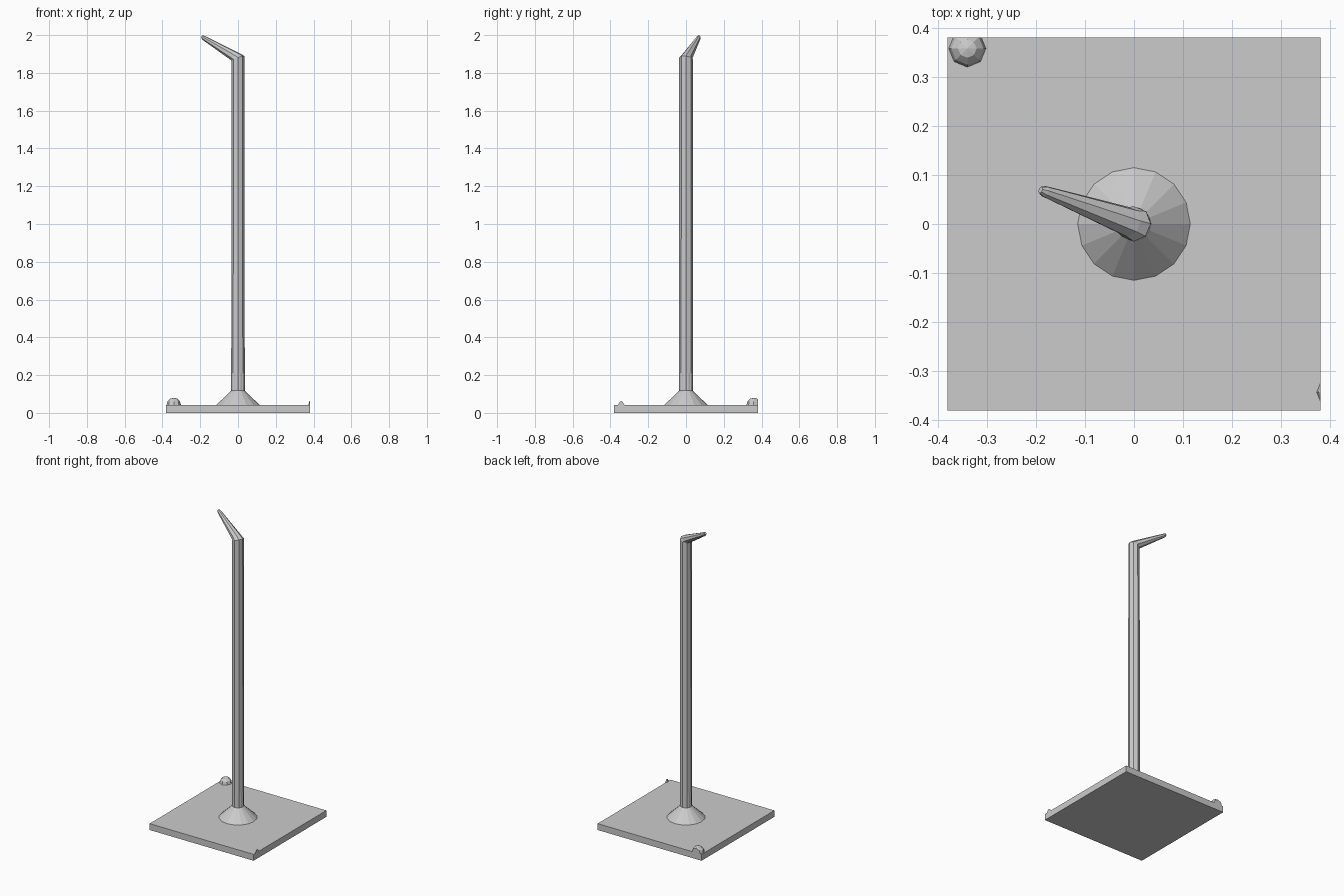
import bpy, bmesh
from math import radians
from mathutils import Vector, Matrix

cube = bpy.data.objects.get("Cube")
if cube:
    bpy.data.objects.remove(cube, do_unlink=True)

grey = bpy.data.materials.new("plain_grey")
grey.use_nodes = True
grey.diffuse_color = (0.6, 0.6, 0.6, 1)
grey.node_tree.nodes["Principled BSDF"].inputs["Base Color"].default_value = (0.6, 0.6, 0.6, 1)

HALF, SLAB_TOP = 0.38, 0.042


def finish(name, bm):
    bmesh.ops.recalc_face_normals(bm, faces=bm.faces)
    mesh = bpy.data.meshes.new(name)
    bm.to_mesh(mesh)
    bm.free()
    mesh.materials.append(grey)
    ob = bpy.data.objects.new(name, mesh)
    bpy.context.collection.objects.link(ob)
    return ob


def cone(name, sides, r1, r2, z1, z2):
    bm = bmesh.new()
    bmesh.ops.create_cone(bm, cap_ends=True, segments=sides, radius1=r1, radius2=r2,
                          depth=z2 - z1, matrix=Matrix.Translation((0, 0, (z1 + z2) / 2)))
    return finish(name, bm)


def loft(name, rings, sides):
    """Skin rings of (centre, radius, tilt); tilt leans the ring towards the arm."""
    bm = bmesh.new()
    heading = radians(160)
    loops = []
    for (along, z), radius, tilt in rings:
        turn = (Matrix.Rotation(heading, 3, 'Z') @ Matrix.Rotation(radians(tilt), 3, 'Y')
                @ Matrix.Rotation(-heading, 3, 'Z'))
        centre = Matrix.Rotation(heading, 3, 'Z') @ Vector((along, 0, z))
        loops.append([bm.verts.new(centre + turn @ (Matrix.Rotation(radians(360 * i / sides), 3, 'Z')
                                                    @ Vector((radius, 0, 0)))) for i in range(sides)])
    for a, b in zip(loops, loops[1:]):
        for i in range(sides):
            j = (i + 1) % sides
            bm.faces.new((a[i], a[j], b[j], b[i]))
    bm.faces.new(loops[0])
    bm.faces.new(loops[-1])
    return finish(name, bm)


def pebble(name, centre, edge_axis):
    """Faceted ball trimmed flush with the slab's edge and top."""
    bm = bmesh.new()
    bmesh.ops.create_uvsphere(bm, u_segments=8, v_segments=6, radius=0.038,
                              matrix=Matrix.Translation(centre))
    for co, normal in ((edge_axis * HALF, edge_axis), (Vector((0, 0, SLAB_TOP)), Vector((0, 0, -1)))):
        bmesh.ops.bisect_plane(bm, geom=bm.verts[:] + bm.edges[:] + bm.faces[:],
                               plane_co=co, plane_no=normal, clear_outer=True)
        bmesh.ops.holes_fill(bm, edges=[e for e in bm.edges if e.is_boundary])
    return finish(name, bm)


# Square ground slab
bm = bmesh.new()
bmesh.ops.create_cube(bm, size=1, matrix=Matrix.Translation((0, 0, SLAB_TOP / 2))
                      @ Matrix.Diagonal((2 * HALF, 2 * HALF, SLAB_TOP, 1)))
finish("ground_slab", bm)

# Flared foot and collar
cone("flared_foot", 16, 0.115, 0.035, SLAB_TOP, 0.118)
cone("collar", 16, 0.035, 0.035, 0.118, 0.21)

# Pole bending into a tapered arm
loft("pole_and_arm", [
    ((0, 0.1), 0.036, 0),
    ((0, 1.877), 0.036, -0 + 20),
    ((0.013, 1.885), 0.031, 35),
    ((0.193, 1.985), 0.012, 58),
    ((0.203, 1.993), 0.007, 58),
], 8)

# Stones at the slab's edges
pebble("back_stone", Vector((-0.34, 0.358, 0.042)), Vector((0, 1, 0)))
pebble("side_stone", Vector((0.41, -0.343, 0.04)), Vector((1, 0, 0)))
